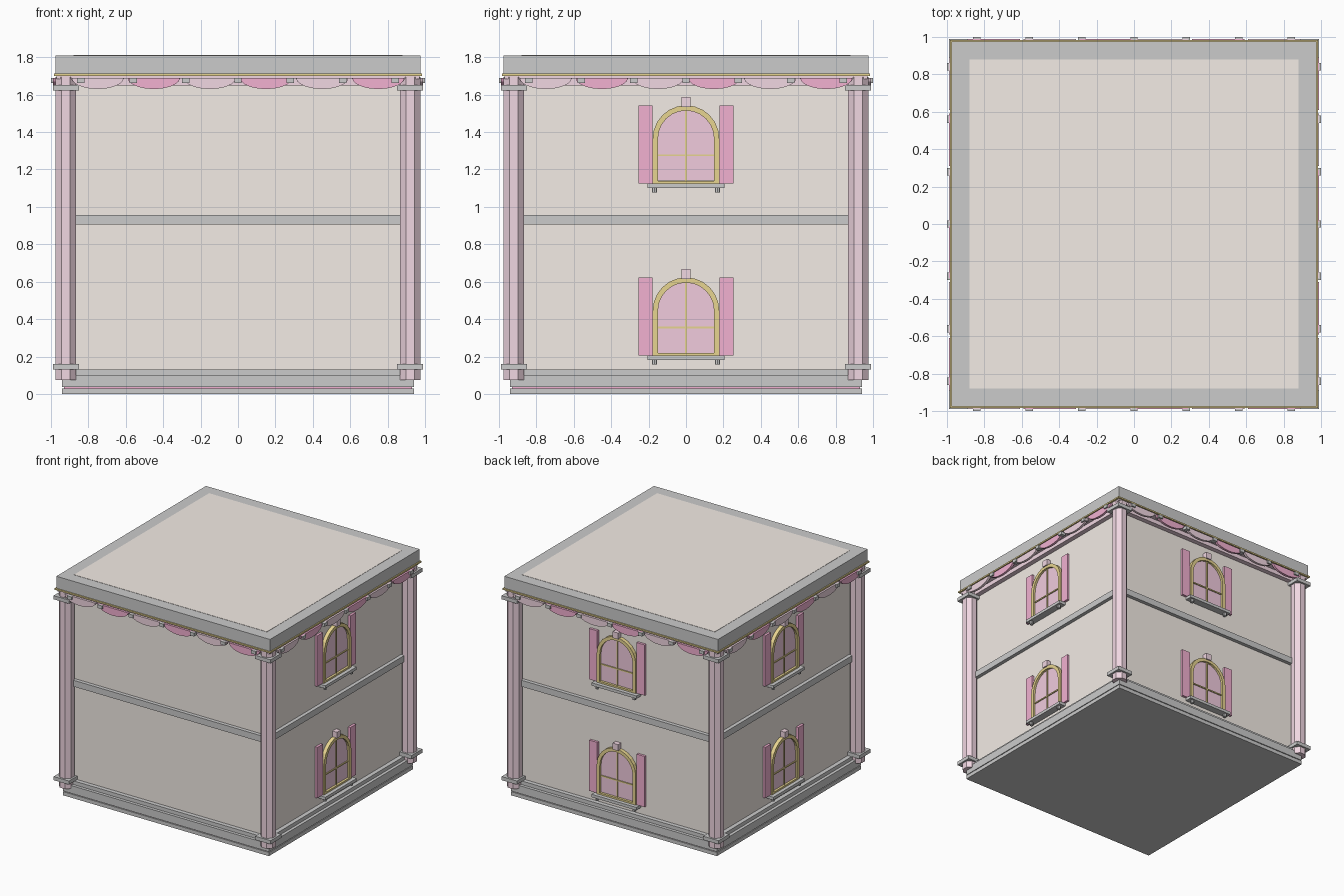
import bpy, bmesh
from math import pi, cos, sin
from mathutils import Matrix

if "Cube" in bpy.data.objects:
    bpy.data.objects.remove(bpy.data.objects["Cube"])

def material(name, r, g, b):
    m = bpy.data.materials.new(name)
    m.diffuse_color = (r, g, b, 1)
    m.use_nodes = True
    m.node_tree.nodes["Principled BSDF"].inputs["Base Color"].default_value = m.diffuse_color
    return m

CREAM = material("cream", 0.90, 0.84, 0.79)
WHITE = material("off_white", 0.90, 0.89, 0.87)
PALE = material("pale_pink", 0.88, 0.68, 0.76)
ROSE = material("rose_pink", 0.88, 0.60, 0.73)
HOT = material("hot_pink", 0.89, 0.44, 0.64)
GOLD = material("gold", 0.80, 0.66, 0.28)

def finish(name, bm, mat, side=0):
    bmesh.ops.rotate(bm, verts=bm.verts, matrix=Matrix.Rotation(side * pi / 2, 3, 'Z'))
    bmesh.ops.recalc_face_normals(bm, faces=bm.faces)
    me = bpy.data.meshes.new(name)
    bm.to_mesh(me)
    bm.free()
    me.materials.append(mat)
    ob = bpy.data.objects.new(name, me)
    bpy.context.collection.objects.link(ob)
    return ob

def box(name, x0, x1, y0, y1, z0, z1, mat, side=0):
    bm = bmesh.new()
    bmesh.ops.create_cube(bm, size=1)
    for v in bm.verts:
        v.co = ((x0 + x1) / 2 + v.co.x * (x1 - x0), (y0 + y1) / 2 + v.co.y * (y1 - y0),
                (z0 + z1) / 2 + v.co.z * (z1 - z0))
    return finish(name, bm, mat, side)

def slab(name, half, z0, z1, mat):
    return box(name, -half, half, -half, half, z0, z1, mat)

def prism(name, pts, d0, d1, mat, side):
    """Extrude an (x, z) outline outwards from distance d0 to d1."""
    bm = bmesh.new()
    f = bm.faces.new([bm.verts.new((x, -d0, z)) for x, z in pts])
    r = bmesh.ops.extrude_face_region(bm, geom=[f])
    for v in r["geom"]:
        if isinstance(v, bmesh.types.BMVert):
            v.co.y = -d1
    return finish(name, bm, mat, side)

def ring(name, outer, inner, d0, d1, mat, side):
    """Closed frame between two matching (x, z) outlines."""
    bm = bmesh.new()
    loops = [[bm.verts.new((x, -d, z)) for x, z in p]
             for p, d in ((outer, d0), (outer, d1), (inner, d1), (inner, d0))]
    n = len(outer)
    for k in range(4):
        a, b = loops[k], loops[(k + 1) % 4]
        for i in range(n):
            j = (i + 1) % n
            bm.faces.new((a[i], a[j], b[j], b[i]))
    return finish(name, bm, mat, side)

def arch(half, z0, spring, rise, n=12):
    return [(-half, z0), (half, z0)] + [
        (half * cos(pi * i / n), spring + rise * sin(pi * i / n)) for i in range(n + 1)]

W = 0.88  # wall distance from the centre

# Body, plinth and roof
slab("walls", W, 0.10, 1.812, CREAM)
slab("plinth_bottom", 0.94, 0.0, 0.03, WHITE)
slab("plinth_pink_line", 0.93, 0.03, 0.036, HOT)
slab("plinth_middle", 0.94, 0.036, 0.10, WHITE)
slab("plinth_top", 0.915, 0.10, 0.13, WHITE)
slab("cornice_band", 0.92, 1.65, 1.69, PALE)
slab("cornice_soffit", 0.97, 1.685, 1.70, PALE)
slab("gold_trim", 0.985, 1.70, 1.712, GOLD)
slab("roof_slab", 0.975, 1.712, 1.81, WHITE)

# Octagonal corner columns with collars
for sx in (-1, 1):
    for sy in (-1, 1):
        cx, cy = 0.92 * sx, 0.92 * sy
        bm = bmesh.new()
        bmesh.ops.create_cone(bm, cap_ends=True, segments=8, radius1=0.0595, radius2=0.0595, depth=1.62,
                              matrix=Matrix.Translation((cx, cy, 0.885)) @ Matrix.Rotation(pi / 8, 4, 'Z'))
        finish("corner_column", bm, PALE)
        for nm, z in (("column_base", 0.13), ("column_cap", 1.622)):
            box(nm, cx - 0.07, cx + 0.07, cy - 0.07, cy + 0.07, z, z + 0.03, WHITE)

def window(side, z):
    """Arched window with frame, bars, shutters, sill and keystone; z is its bottom."""
    prism("window_pane", arch(0.155, z + 0.015, z + 0.24, 0.155), W - 0.01, W + 0.012, ROSE, side)
    ring("window_frame", arch(0.178, z, z + 0.24, 0.178), arch(0.15, z + 0.014, z + 0.24, 0.15),
         W - 0.01, W + 0.03, GOLD, side)
    box("window_bar_upright", -0.005, 0.005, -W - 0.02, -W, z + 0.01, z + 0.39, GOLD, side)
    box("window_bar_cross", -0.15, 0.15, -W - 0.02, -W, z + 0.146, z + 0.156, GOLD, side)
    box("keystone", -0.025, 0.025, -W - 0.04, -W, z + 0.41, z + 0.462, PALE, side)
    box("window_sill", -0.205, 0.205, -W - 0.06, -W, z - 0.024, z, WHITE, side)
    for s in (-1, 1):
        x0, x1 = sorted((0.18 * s, 0.253 * s))
        box("shutter", x0, x1, -W - 0.02, -W, z, z + 0.418, HOT, side)
        bm = bmesh.new()
        bmesh.ops.create_cone(bm, cap_ends=True, segments=8, radius1=0.014, radius2=0.014, depth=0.03,
                              matrix=Matrix.Translation((0.168 * s, -W - 0.035, z - 0.034)))
        finish("sill_bracket", bm, WHITE, side)

# Sides: 0 front, 1 right, 2 back, 3 left
for side in range(4):
    box("belt_course", -0.87, 0.87, -W - 0.03, -W + 0.01, 0.905, 0.957, WHITE, side)
    # Scalloped swags in alternating pinks
    for i in range(6):
        c = -0.75 + 0.3 * i
        pts = [(c + 0.14 * cos(pi * k / 10), 1.69 - 0.06 * sin(pi * k / 10)) for k in range(11)]
        prism("scallop", pts, 0.968, 0.988, HOT if i % 2 else PALE, side)
    # Small blocks over the swags
    for i in range(7):
        c = -0.84 + 0.28 * i
        box("cornice_block", c - 0.02, c + 0.02, -1.0, -0.96, 1.663, 1.69, WHITE, side)
    # The front wall is blank
    if side:
        for z in (0.205, 1.125):
            window(side, z)
